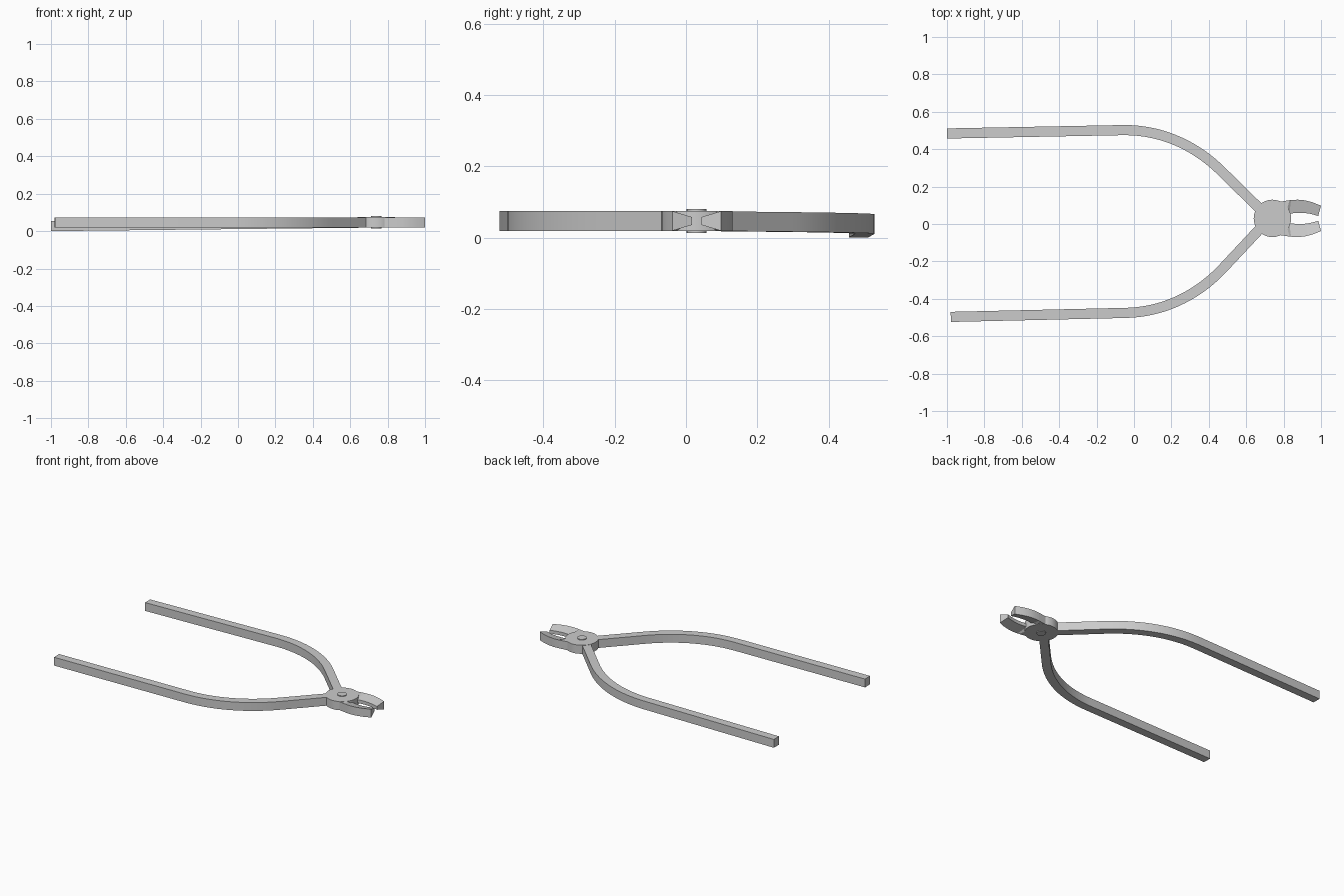
import bpy, bmesh, math
from mathutils import Vector, Matrix
from mathutils.geometry import interpolate_bezier

if "Cube" in bpy.data.objects:
    bpy.data.objects.remove(bpy.data.objects["Cube"])

PIVOT = Vector((0.74, 0.03, 0.0))
Z0, Z1 = 0.019, 0.074
ZM = (Z0 + Z1) / 2

steel = bpy.data.materials.new("grey steel")
steel.diffuse_color = (0.6, 0.6, 0.6, 1)
steel.use_nodes = True
steel.node_tree.nodes["Principled BSDF"].inputs["Base Color"].default_value = steel.diffuse_color


def finish(name, bm, angle=25):
    bmesh.ops.recalc_face_normals(bm, faces=bm.faces)
    me = bpy.data.meshes.new(name)
    bm.to_mesh(me)
    bm.free()
    ob = bpy.data.objects.new(name, me)
    bpy.context.collection.objects.link(ob)
    me.materials.append(steel)
    bpy.ops.object.select_all(action='DESELECT')
    ob.select_set(True)
    bpy.context.view_layer.objects.active = ob
    bpy.ops.object.shade_smooth_by_angle(angle=math.radians(angle))
    return ob


def loft(name, sections):
    """Skin a closed tube through rings of four corner points."""
    bm = bmesh.new()
    rings = [[bm.verts.new(p) for p in s] for s in sections]
    for a, b in zip(rings, rings[1:]):
        for i in range(4):
            j = (i + 1) % 4
            bm.faces.new((a[i], a[j], b[j], b[i]))
    bm.faces.new(rings[0])
    bm.faces.new(rings[-1])
    return finish(name, bm)


def disc(name, radius, z0, z1, sides):
    bm = bmesh.new()
    bmesh.ops.create_cone(bm, cap_ends=True, segments=sides, radius1=radius,
                          radius2=radius, depth=z1 - z0,
                          matrix=Matrix.Translation((PIVOT.x, PIVOT.y, (z0 + z1) / 2)))
    return finish(name, bm)


# Handles: straight grip, swept curve, straight run to the pivot
curve = interpolate_bezier(Vector((-0.06, 0.502)), Vector((0.17, 0.505)),
                           Vector((0.35, 0.40)), Vector((0.47, 0.28)), 17)
path = [Vector((-1.0, 0.484))] + list(curve) + [Vector((0.69, 0.064))]


def handle(name, side, turn, drop):
    sections = []
    for i, p in enumerate(path):
        if i == 0:
            t = Vector((1, 0))
        else:
            t = (path[min(i + 1, len(path) - 1)] - path[i - 1]).normalized()
        n = Vector((-t.y, t.x)) * 0.027
        ring = []
        for s, z in ((1, Z0), (1, Z1), (-1, Z1), (-1, Z0)):
            d = Vector((p.x + s * n.x - PIVOT.x, p.y + s * n.y - PIVOT.y, 0))
            d = Matrix.Rotation(-turn, 3, 'Z') @ d
            z -= drop * max(0, -d.x) / 1.74
            ring.append((PIVOT.x + d.x, PIVOT.y + side * d.y, z))
        sections.append(ring)
    return loft(name, sections)


handle("back_handle", 1, 0.0, 0.019)
handle("front_handle", -1, 0.042, 0.0)

# Jaws: flat shoulder, then curved wedge thinning to the cutting edge
# (outer x, outer offset, inner x, inner offset, inner half thickness)
half = (Z1 - Z0) / 2
stations = [(0.75, 0.085, 0.75, 0.02, half), (0.832, 0.097, 0.81, 0.022, half),
            (0.84, 0.098, 0.83, 0.025, 0.011), (0.875, 0.100, 0.87, 0.030, 0.011),
            (0.91, 0.097, 0.905, 0.030, 0.011), (0.955, 0.086, 0.945, 0.024, 0.011),
            (1.0, 0.068, 0.985, 0.013, 0.011)]
for name, side in (("back_jaw", 1), ("front_jaw", -1)):
    loft(name, [[(ox, PIVOT.y + side * oy, Z0), (ox, PIVOT.y + side * oy, Z1),
                 (ix, PIVOT.y + side * iy, ZM + h), (ix, PIVOT.y + side * iy, ZM - h)]
                for ox, oy, ix, iy, h in stations])

# Pivot joint and rivet
disc("pivot_disc", 0.10, Z0 - 0.001, Z1 + 0.001, 32)
disc("pivot_rivet", 0.028, 0.013, 0.08, 24)
